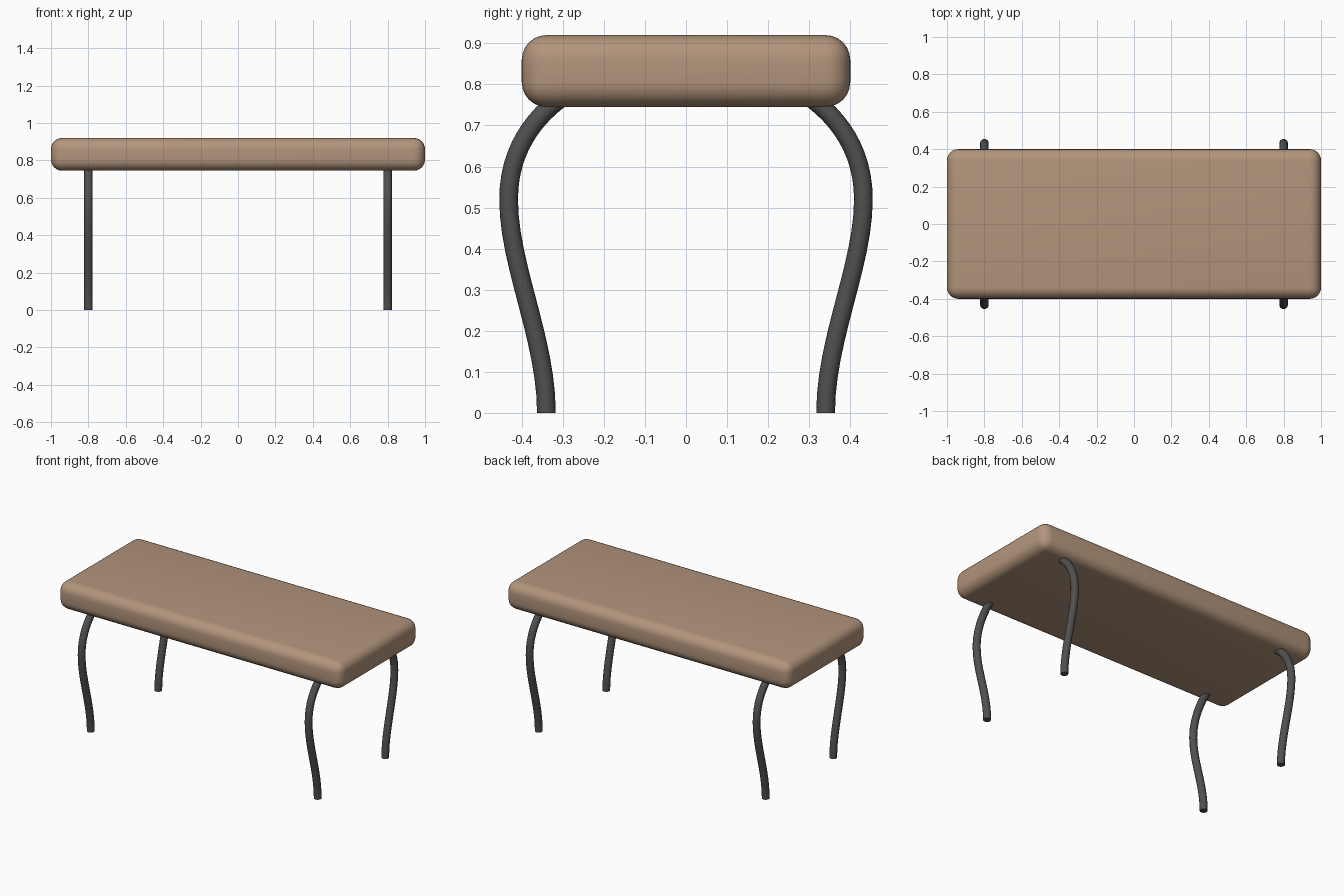
import bpy

if "Cube" in bpy.data.objects:
    bpy.data.objects.remove(bpy.data.objects["Cube"])


def material(name, color):
    mat = bpy.data.materials.new(name)
    mat.diffuse_color = (*color, 1)
    mat.use_nodes = True
    mat.node_tree.nodes["Principled BSDF"].inputs["Base Color"].default_value = mat.diffuse_color
    return mat


tan = material("tan_upholstery", (0.45, 0.30, 0.20))
dark = material("dark_metal", (0.08, 0.08, 0.08))

# Padded seat slab with rounded edges
bpy.ops.mesh.primitive_cube_add(size=1, location=(0, 0, 0.8325))
seat = bpy.context.object
seat.name = "seat"
seat.scale = (2.0, 0.8, 0.175)
bpy.ops.object.transform_apply(location=False, rotation=False, scale=True)
bevel = seat.modifiers.new("Rounded edges", 'BEVEL')
bevel.width = 0.06
bevel.segments = 6
bpy.ops.object.modifier_apply(modifier=bevel.name)
bpy.ops.object.shade_smooth_by_angle()
seat.data.materials.append(tan)

# Leg path as (handle in, point, handle out), each in (y, z)
LEG_PATH = [
    ((0.34, -0.1), (0.34, 0.0), (0.34, 0.18)),
    ((0.432, 0.36), (0.432, 0.52), (0.432, 0.64)),
    ((0.37, 0.72), (0.30, 0.77), (0.25, 0.80)),
]


def add_leg(name, x, side):
    curve = bpy.data.curves.new(name, 'CURVE')
    curve.dimensions = '3D'
    curve.bevel_depth = 0.0228
    curve.bevel_resolution = 6
    curve.resolution_u = 12
    curve.use_fill_caps = True
    spline = curve.splines.new('BEZIER')
    spline.bezier_points.add(len(LEG_PATH) - 1)
    for bp, (left, co, right) in zip(spline.bezier_points, LEG_PATH):
        bp.handle_left_type = bp.handle_right_type = 'FREE'
        bp.co = (x, side * co[0], co[1])
        bp.handle_left = (x, side * left[0], left[1])
        bp.handle_right = (x, side * right[0], right[1])
    leg = bpy.data.objects.new(name, curve)
    bpy.context.collection.objects.link(leg)
    bpy.ops.object.select_all(action='DESELECT')
    leg.select_set(True)
    bpy.context.view_layer.objects.active = leg
    bpy.ops.object.convert(target='MESH')
    leg = bpy.context.object
    leg.name = name
    bpy.ops.object.shade_smooth_by_angle()
    leg.data.materials.clear()
    leg.data.materials.append(dark)


# Four bowed tube legs
for x, x_name in ((-0.8, "left"), (0.8, "right")):
    for side, y_name in ((-1, "front"), (1, "back")):
        add_leg(f"{y_name}_{x_name}_leg", x, side)
